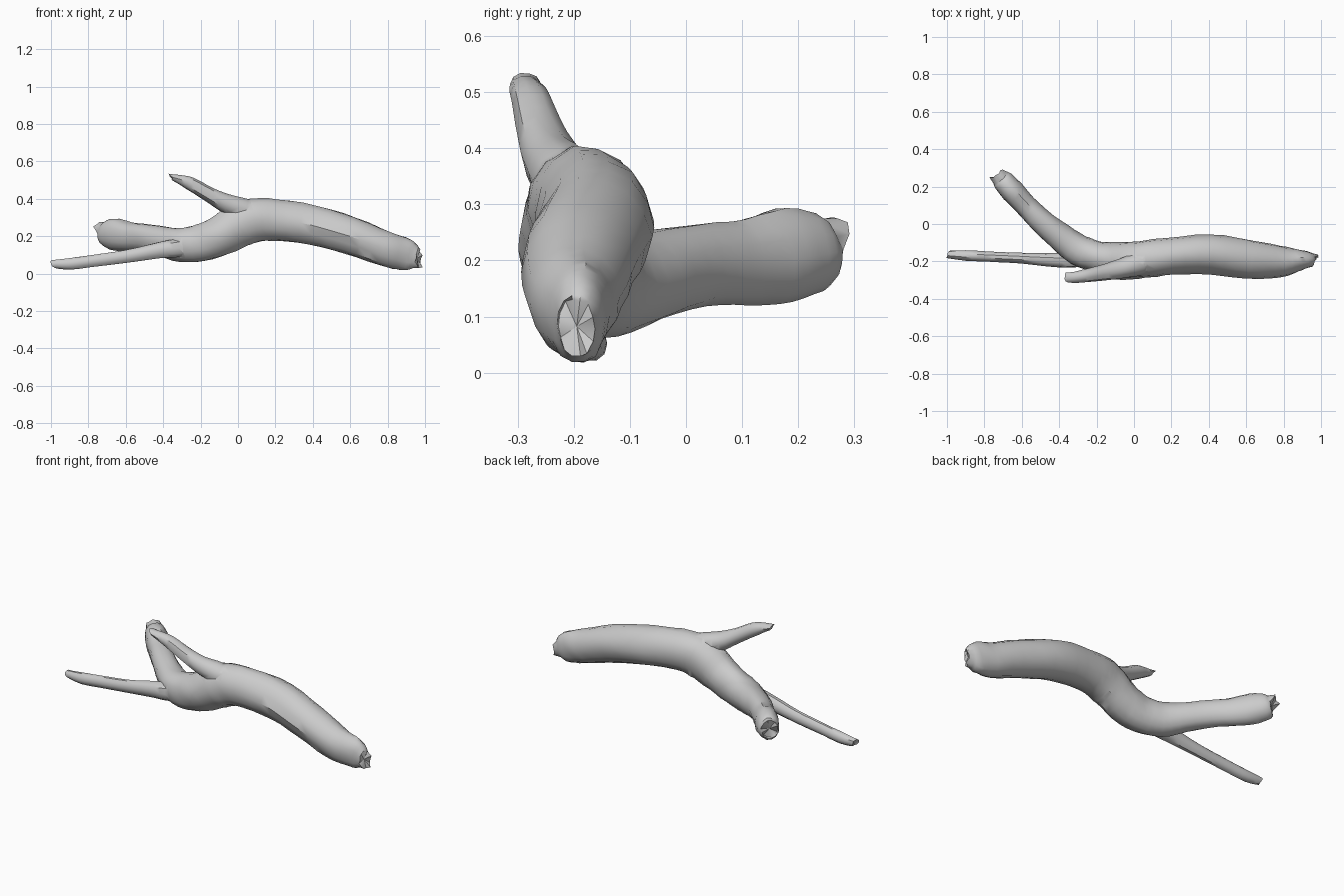
import bpy, math, random
from mathutils import Vector

cube = bpy.data.objects.get("Cube")
if cube:
    bpy.data.objects.remove(cube)
random.seed(4)

bark = bpy.data.materials.new("grey_bark")
bark.use_nodes = True
bark.diffuse_color = (0.6, 0.6, 0.6, 1)
bark.node_tree.nodes["Principled BSDF"].inputs["Base Color"].default_value = (0.6, 0.6, 0.6, 1)


def spline(a, b, c, d, t):
    """Catmull-Rom between b and c."""
    return [0.5 * (2*q + (r - p)*t + (2*p - 5*q + 4*r - s)*t*t + (3*q - p - 3*r + s)*t**3)
            for p, q, r, s in zip(a, b, c, d)]


def limb(name, keys, sides=14, steps=3, rough=0.04, start=None, end=None):
    """Tube through (x, y, z, side radius, upright radius); start/end give splinter lengths by angle."""
    pts = []
    for i in range(len(keys) - 1):
        quad = [keys[min(max(i + k, 0), len(keys) - 1)] for k in (-1, 0, 1, 2)]
        pts += [spline(*quad, s / steps) for s in range(steps)]
    pts.append(keys[-1])
    n, verts, faces = len(pts), [], []
    wobble = [random.uniform(-rough, rough) for _ in range(sides)]
    for i, p in enumerate(pts):
        c = Vector(p[:3])
        t = (Vector(pts[min(i + 1, n - 1)][:3]) - Vector(pts[max(i - 1, 0)][:3])).normalized()
        side = Vector((0, 0, 1)).cross(t).normalized()
        up = t.cross(side)
        for k in range(sides):
            a = 2 * math.pi * k / sides
            wobble[k] = 0.7 * wobble[k] + random.uniform(-rough, rough) * 0.6
            r = 1 + wobble[k]
            v = c + side * (p[3] * r * math.cos(a)) + up * (p[4] * r * math.sin(a))
            if i == 0 and start:
                v -= t * start(a)
            if i == n - 1 and end:
                v += t * end(a)
            verts.append(v)
    for i in range(n - 1):
        for k in range(sides):
            j = (k + 1) % sides
            faces.append((i*sides + k, i*sides + j, (i+1)*sides + j, (i+1)*sides + k))
    # hollowed broken ends
    for i, inward in ((0, 1), (n - 1, -1)):
        rim = list(range(i * sides, i * sides + sides))
        mid = sum((verts[k] for k in rim), Vector()) / sides
        inner = Vector(pts[i + inward][:3])
        verts.append(mid.lerp(inner, 0.5))
        hub = len(verts) - 1
        for k in range(sides):
            f = (hub, rim[(k + 1) % sides], rim[k])
            faces.append(f if inward == 1 else f[::-1])
    mesh = bpy.data.meshes.new(name)
    mesh.from_pydata(verts, [], faces)
    mesh.materials.append(bark)
    ob = bpy.data.objects.new(name, mesh)
    bpy.context.collection.objects.link(ob)
    return ob


def splinter(amount, peak, bias=0.0):
    """Splinter length: longest towards the peak angle, with random teeth."""
    return lambda a: amount * math.cos(a - peak) + bias + random.uniform(-0.5, 0.5) * amount


# main log, bending into the thick rear fork
trunk = limb("trunk", [
    (0.96, -0.195, 0.082, 0.034, 0.05), (0.925, -0.192, 0.092, 0.045, 0.08),
    (0.875, -0.194, 0.106, 0.06, 0.092),
    (0.78, -0.2, 0.135, 0.083, 0.095), (0.6, -0.186, 0.203, 0.101, 0.102),
    (0.4, -0.16, 0.258, 0.104, 0.107), (0.2, -0.172, 0.287, 0.097, 0.113),
    (0.08, -0.186, 0.285, 0.099, 0.119), (0, -0.193, 0.257, 0.1, 0.118),
    (-0.1, -0.195, 0.2, 0.096, 0.106), (-0.2, -0.174, 0.165, 0.084, 0.1),
    (-0.3, -0.14, 0.155, 0.085, 0.092), (-0.4, -0.065, 0.172, 0.075, 0.08),
    (-0.5, 0.02, 0.192, 0.066, 0.074), (-0.58, 0.1, 0.197, 0.062, 0.076),
    (-0.65, 0.175, 0.207, 0.064, 0.086), (-0.7, 0.23, 0.215, 0.058, 0.072),
    (-0.718, 0.25, 0.22, 0.045, 0.052)],
    rough=0.05, start=splinter(0.024, 3.9, 0.005), end=splinter(0.04, 1.4, 0.012))

# thin fork reaching to the side
side_branch = limb("side_branch", [
    (-0.22, -0.17, 0.15, 0.04, 0.05), (-0.32, -0.19, 0.137, 0.043, 0.052),
    (-0.42, -0.193, 0.125, 0.038, 0.044), (-0.6, -0.182, 0.091, 0.029, 0.036),
    (-0.78, -0.174, 0.067, 0.027, 0.033), (-0.9, -0.168, 0.052, 0.028, 0.032),
    (-0.99, -0.163, 0.051, 0.02, 0.022)],
    sides=10, end=splinter(0.012, 1.0))

# stub rising over the bend
upper_branch = limb("upper_branch", [
    (0.13, -0.19, 0.3, 0.06, 0.07), (0.03, -0.212, 0.343, 0.062, 0.063),
    (-0.07, -0.238, 0.378, 0.053, 0.051), (-0.155, -0.258, 0.424, 0.044, 0.041),
    (-0.25, -0.275, 0.479, 0.036, 0.037), (-0.31, -0.284, 0.503, 0.03, 0.026),
    (-0.36, -0.287, 0.518, 0.026, 0.013)],
    sides=10, end=splinter(0.012, 1.6))

# weld everything into one skin
bpy.ops.object.select_all(action='DESELECT')
bpy.context.view_layer.objects.active = trunk
trunk.select_set(True)
for part in (side_branch, upper_branch):
    mod = trunk.modifiers.new("weld", 'BOOLEAN')
    mod.operation, mod.solver, mod.object = 'UNION', 'EXACT', part
    bpy.ops.object.modifier_apply(modifier=mod.name)
    bpy.data.objects.remove(part)
trunk.name = "forked_branch"
bpy.ops.object.shade_smooth_by_angle(angle=math.radians(40))
